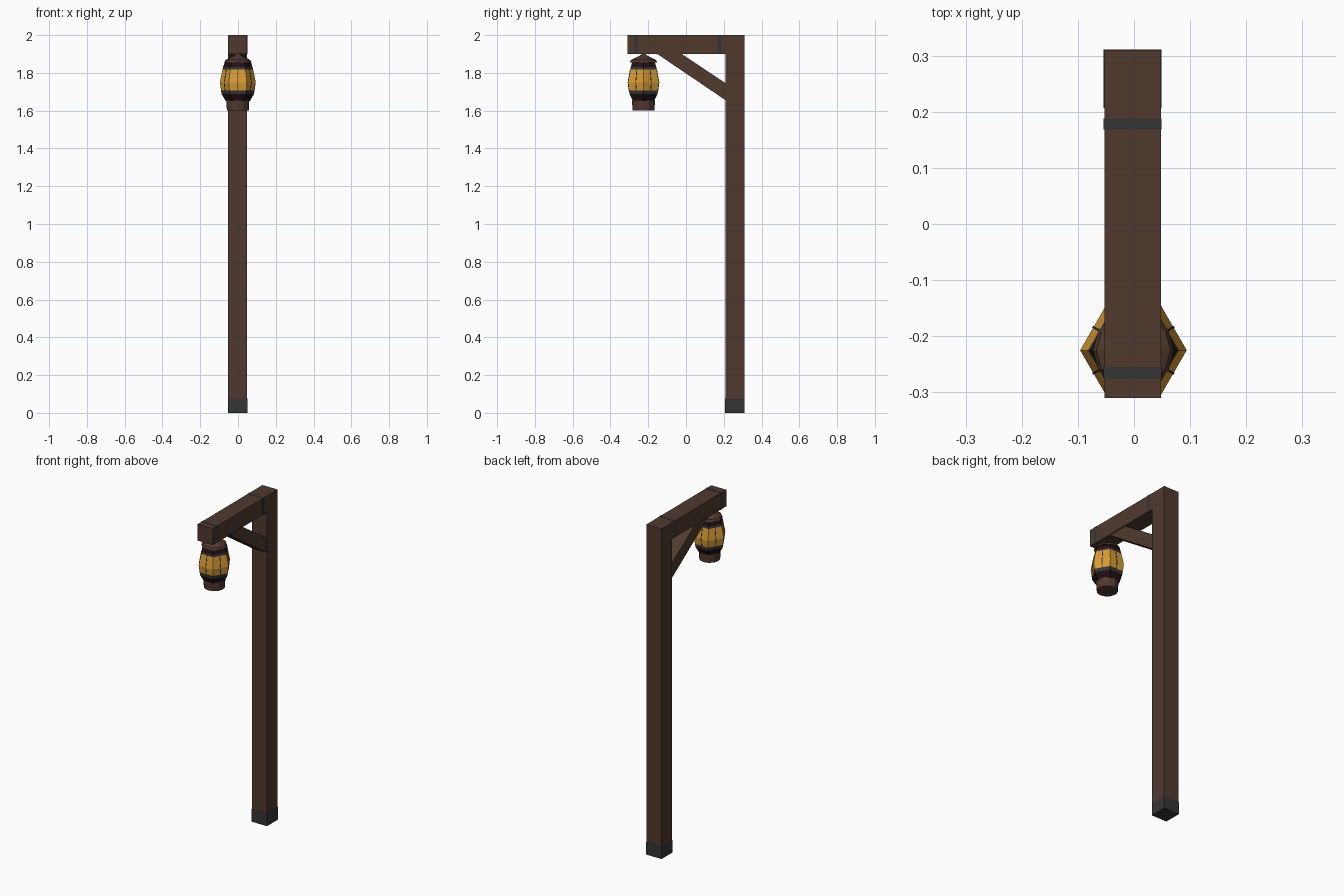
import bpy, bmesh, math
from mathutils import Matrix, Vector

if "Cube" in bpy.data.objects:
    bpy.data.objects.remove(bpy.data.objects["Cube"])


def material(name, rgb):
    m = bpy.data.materials.new(name)
    m.diffuse_color = (*rgb, 1)
    m.use_nodes = True
    m.node_tree.nodes["Principled BSDF"].inputs["Base Color"].default_value = m.diffuse_color
    return m


WOOD = material("brown wood", (0.080, 0.042, 0.028))
IRON = material("dark iron", (0.036, 0.036, 0.036))
MAROON = material("dark maroon", (0.016, 0.005, 0.006))
GLASS = material("amber glass", (0.68, 0.33, 0.036))


def finish(name, bm, *mats):
    bmesh.ops.recalc_face_normals(bm, faces=bm.faces)
    me = bpy.data.meshes.new(name)
    bm.to_mesh(me)
    bm.free()
    for m in mats:
        me.materials.append(m)
    ob = bpy.data.objects.new(name, me)
    bpy.context.collection.objects.link(ob)
    return ob


def box(name, lo, hi, mat):
    lo, hi = Vector(lo), Vector(hi)
    bm = bmesh.new()
    bmesh.ops.create_cube(bm, size=1, matrix=Matrix.Translation((lo + hi) / 2)
                          @ Matrix.Diagonal((*(hi - lo), 1)))
    return finish(name, bm, mat)


LX, LY = -0.001, -0.225      # lantern axis


def lathe(name, profile, sides, mats, bands):
    """Stack rings of (radius, z); bands gives a material index per step."""
    bm = bmesh.new()
    rings = [[bm.verts.new((LX + r * math.cos(2 * math.pi * i / sides),
                            LY + r * math.sin(2 * math.pi * i / sides), z))
              for i in range(sides)] for r, z in profile]
    for low, high, band in zip(rings, rings[1:], bands):
        for i in range(sides):
            j = (i + 1) % sides
            bm.faces.new((low[i], low[j], high[j], high[i])).material_index = band
    bm.faces.new(rings[0]).material_index = bands[0]
    bm.faces.new(rings[-1]).material_index = bands[-1]
    return finish(name, bm, *mats)


# Post, iron foot and arm
X0, X1 = -0.053, 0.048
E = 0.001
box("post", (X0, 0.208, 0.01), (X1, 0.31, 2.0), WOOD)
box("post_foot", (X0 - E, 0.207, 0), (X1 + E, 0.31 + E, 0.075), IRON)
box("arm", (X0, -0.31, 1.9), (X1, 0.208, 2.0), WOOD)

# Iron straps around the arm
for tag, y in (("front", -0.275), ("rear", 0.168)):
    box(tag + "_strap", (X0 - E, y, 1.9 - E), (X1 + E, y + 0.02, 2.0 + E), IRON)

# Diagonal brace
bm = bmesh.new()
side = [(-0.155, 1.902), (0.21, 1.655), (0.21, 1.745), (-0.025, 1.902)]
face = bm.faces.new([bm.verts.new((X0 + 0.005, y, z)) for y, z in side])
ext = bmesh.ops.extrude_face_region(bm, geom=[face])["geom"]
bmesh.ops.translate(bm, vec=(X1 - X0 - 0.01, 0, 0),
                    verts=[g for g in ext if isinstance(g, bmesh.types.BMVert)])
finish("brace", bm, WOOD)

# Six-sided lantern body: dark rims, iron rings, amber panes
body = [(0.064, 1.652), (0.086, 1.688), (0.089, 1.708), (0.095, 1.75),
        (0.081, 1.818), (0.078, 1.83), (0.068, 1.862)]
lathe("lantern_body", body, 6, (MAROON, IRON, GLASS), (0, 1, 2, 2, 1, 0))

# Round wooden base and conical cap
lathe("lantern_base", [(0.058, 1.602), (0.061, 1.655)], 12, (WOOD,), (0,))
lathe("lantern_cap", [(0.072, 1.855), (0.066, 1.868), (0.018, 1.893), (0.006, 1.902)],
      12, (WOOD,), (0, 0, 0))

# Thin rib down the middle of each pane, following the bulge
bm = bmesh.new()
for k in range(6):
    turn = Matrix.Translation((LX, LY, 0)) @ Matrix.Rotation(math.radians(30 + 60 * k), 4, 'Z')
    pts = [(r * math.cos(math.pi / 6), z) for r, z in body[2:5]]
    rows = [[bm.verts.new(turn @ Vector((r + d, w, z)))
             for d, w in ((-0.002, -0.002), (0.0015, -0.002), (0.0015, 0.002), (-0.002, 0.002))]
            for r, z in pts]
    for a, b in zip(rows, rows[1:]):
        for i in range(4):
            bm.faces.new((a[i], a[(i + 1) % 4], b[(i + 1) % 4], b[i]))
    bm.faces.new(rows[0])
    bm.faces.new(rows[-1])
finish("pane_ribs", bm, IRON)
